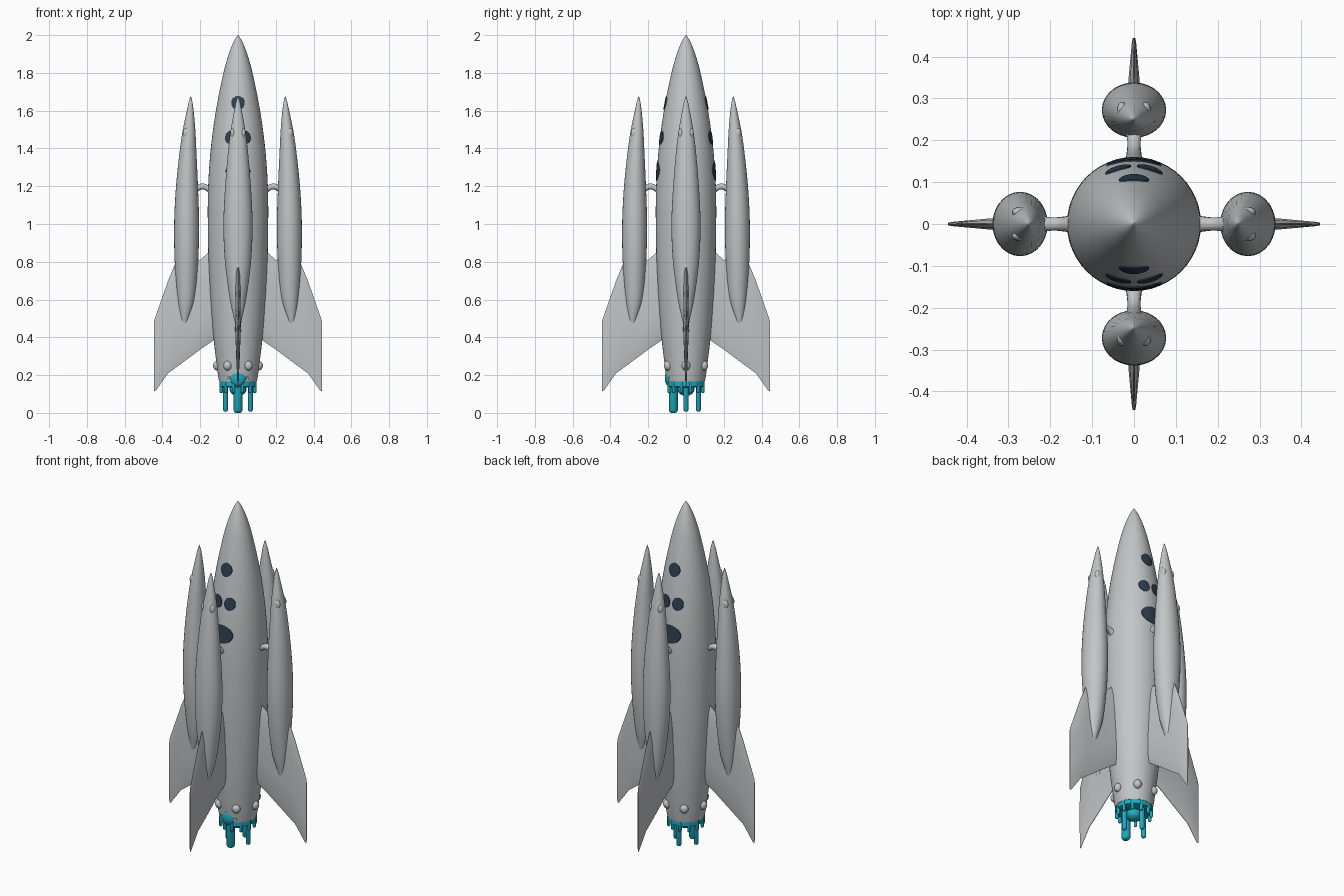
import bpy, bmesh, math
from mathutils import Vector, Matrix

if "Cube" in bpy.data.objects:
    bpy.data.objects.remove(bpy.data.objects["Cube"])


def material(name, rgb):
    m = bpy.data.materials.new(name)
    m.diffuse_color = (*rgb, 1)
    m.use_nodes = True
    m.node_tree.nodes["Principled BSDF"].inputs["Base Color"].default_value = m.diffuse_color
    return m


GREY = material("hull grey", (0.53, 0.56, 0.57))
CYAN = material("engine cyan", (0.012, 0.42, 0.55))
NAVY = material("window navy", (0.025, 0.05, 0.08))


def finish(name, bm, mat, angle=0.0, smooth=40):
    bmesh.ops.recalc_face_normals(bm, faces=bm.faces[:])
    me = bpy.data.meshes.new(name)
    bm.to_mesh(me)
    bm.free()
    me.materials.append(mat)
    ob = bpy.data.objects.new(name, me)
    bpy.context.collection.objects.link(ob)
    ob.rotation_euler.z = angle
    bpy.ops.object.select_all(action='DESELECT')
    ob.select_set(True)
    bpy.context.view_layer.objects.active = ob
    bpy.ops.object.shade_smooth_by_angle(angle=math.radians(smooth))
    return ob


def skin(bm, rings):
    """Bridge closed rings of points and cap both ends."""
    vs = [[bm.verts.new(p) for p in r] for r in rings]
    n = len(vs[0])
    for a, b in zip(vs, vs[1:]):
        for i in range(n):
            j = (i + 1) % n
            bm.faces.new((a[i], a[j], b[j], b[i]))
    bm.faces.new(vs[0])
    bm.faces.new(vs[-1])


def ellipse(cx, z, a, b, n):
    return [(cx + a * math.cos(t), b * math.sin(t), z)
            for t in (2 * math.pi * i / n for i in range(n))]


def interp(table, z):
    """Smooth (Catmull-Rom) lookup in a table sorted by its first column."""
    for i in range(len(table) - 1):
        if z <= table[i + 1][0]:
            break
    p0, p1 = table[max(i - 1, 0)], table[i]
    p2, p3 = table[i + 1], table[min(i + 2, len(table) - 1)]
    h = p2[0] - p1[0]
    t = (z - p1[0]) / h
    out = []
    for k in range(1, len(p1)):
        m1 = (p2[k] - p0[k]) / (p2[0] - p0[0]) * h
        m2 = (p3[k] - p1[k]) / (p3[0] - p1[0]) * h
        out.append((2*t**3 - 3*t**2 + 1) * p1[k] + (t**3 - 2*t**2 + t) * m1
                   + (3*t**2 - 2*t**3) * p2[k] + (t**3 - t**2) * m2)
    return out


def sphere(bm, pos, scale):
    mat = Matrix.Translation(pos) @ Matrix.Diagonal((*scale, 1))
    bmesh.ops.create_uvsphere(bm, u_segments=16, v_segments=10, radius=1, matrix=mat)


def tube(bm, x, y, z0, z1, r, n=16):
    """Vertical rod with a rounded lower end."""
    prof = [(z0, r * .45), (z0 + r * .15, r * .75), (z0 + r * .6, r), (z1, r)]
    skin(bm, [[(x + p[0], y + p[1], z) for p in ellipse(0, 0, q, q, n)] for z, q in prof])


# hull: height, radius
HULL = [(0.165, .1), (.2, .106), (.4, .13), (.6, .146), (.8, .156), (1.0, .16), (1.2, .158),
        (1.4, .144), (1.6, .117), (1.8, .077), (1.9, .049), (1.97, .021), (2.0, .003)]
bm = bmesh.new()
levels = [0.165 + 1.835 * i / 60 for i in range(61)]
skin(bm, [ellipse(0, z, r, r, 48) for z in levels for r in interp(HULL, min(z, 2.0))])
finish("hull", bm, GREY)

# booster: height, centre distance, radial half width, sideways half width
POD = [(.43, .286, .003, .003), (.5, .282, .022, .021), (.6, .275, .045, .043),
       (.8, .273, .062, .069), (1.0, .272, .066, .077), (1.2, .27, .058, .068),
       (1.4, .264, .043, .051), (1.5, .259, .033, .038), (1.6, .253, .018, .02),
       (1.65, .251, .009, .01), (1.675, .25, .002, .002)]
# fin: distance, top, bottom, half thickness
FIN = [(.09, .88, .41, .022), (.15, .855, .37, .02), (.2, .81, .335, .014), (.335, .785, .235, .014),
       (.37, .7, .21, .011), (.435, .515, .118, .005), (.445, .485, .115, .003)]

for k in range(4):
    ang = k * math.pi / 2
    bm = bmesh.new()
    zs = [.43 + 1.245 * i / 40 for i in range(41)]
    skin(bm, [ellipse(c, z, a, b, 28) for z in zs for c, a, b in [interp(POD, min(z, 1.675))]])
    finish("booster_pod", bm, GREY, ang)

    # small bumps near the pod tip
    bm = bmesh.new()
    for s in (-1, 1):
        sphere(bm, (.272, s * .028, 1.48), (.02, .013, .028))
    finish("pod_bumps", bm, GREY, ang)

    # lens-section fin
    bm = bmesh.new()
    rings = []
    for r, top, bot, t in FIN:
        side = [(0, .1), (.1, .7), (.3, 1), (.65, 1), (.9, .7), (1, .1)]
        rings.append([(r, t * w, top + (bot - top) * f) for f, w in side]
                     + [(r, -t * w, top + (bot - top) * f) for f, w in reversed(side)])
    skin(bm, rings)
    finish("fin", bm, GREY, ang, 30)

    # arched strut between hull and pod
    bm = bmesh.new()
    rings = []
    for i in range(9):
        f = i / 8
        x, z = .145 + .085 * f, 1.175 + .024 * math.sin(math.pi * f)
        w = .016 + .008 * abs(2 * f - 1) ** 3
        rings.append([(x, w * math.cos(t), z + w * math.sin(t))
                      for t in (math.pi * j / 6 for j in range(12))])
    skin(bm, rings)
    finish("strut", bm, GREY, ang)

# six round knobs around the tail
bm = bmesh.new()
for k in range(6):
    a = k * math.pi / 3
    sphere(bm, (.109 * math.cos(a), .109 * math.sin(a), .25), (.023, .023, .026))
finish("tail_knobs", bm, GREY)

# arched hood at the front of the tail
bm = bmesh.new()
rings = []
for i in range(13):
    a = math.pi * i / 12
    d = Vector((math.cos(a), 0, math.sin(a)))
    c = Vector((0, -.1 + .016 * abs(d.x), .18)) + d * .046
    rings.append([c + d * .01 * math.cos(t) + Vector((0, .012 * math.sin(t), 0))
                  for t in (math.pi * j / 4 for j in range(8))])
skin(bm, rings)
finish("tail_hood", bm, GREY)

# engine: base plate, core, rods, rim teeth
bm = bmesh.new()
skin(bm, [ellipse(0, z, r, r, 32) for z, r in ((.135, .08), (.14, .098), (.17, .098))])
sphere(bm, (0, 0, .125), (.045, .045, .035))
sphere(bm, (0, -.088, .185), (.042, .024, .046))
tube(bm, 0, -.067, 0, .2, .024)
for x, y in ((.066, 0), (-.066, 0), (0, .066)):
    tube(bm, x, y, .008, .16, .013)
for k in range(12):
    a = math.pi / 6 * k + math.pi / 12
    tube(bm, .092 * math.cos(a), .092 * math.sin(a), .105, .165, .009, 10)
finish("engine", bm, CYAN)

# windows: thin discs laid on the hull, front and back (x, z, half width, half height)
WINDOWS = [(0, 1.64, .036, .038), (-.038, 1.457, .031, .036), (.038, 1.457, .031, .036),
           (0, 1.28, .066, .052)]
for s in (-1, 1):
    for cx, cz, w, h in WINDOWS:
        bm = bmesh.new()
        rings = []
        for f, lift in ((1, -.003), (.98, .003), (.7, .004), (.4, .004), (.1, .004)):
            ring = []
            for x, y, _ in ellipse(0, 0, w * f, h * f, 28):
                r = interp(HULL, cz + y)[0] + lift
                ring.append((cx + x, s * math.sqrt(r * r - (cx + x) ** 2), cz + y))
            rings.append(ring)
        skin(bm, rings)
        finish("window", bm, NAVY)
